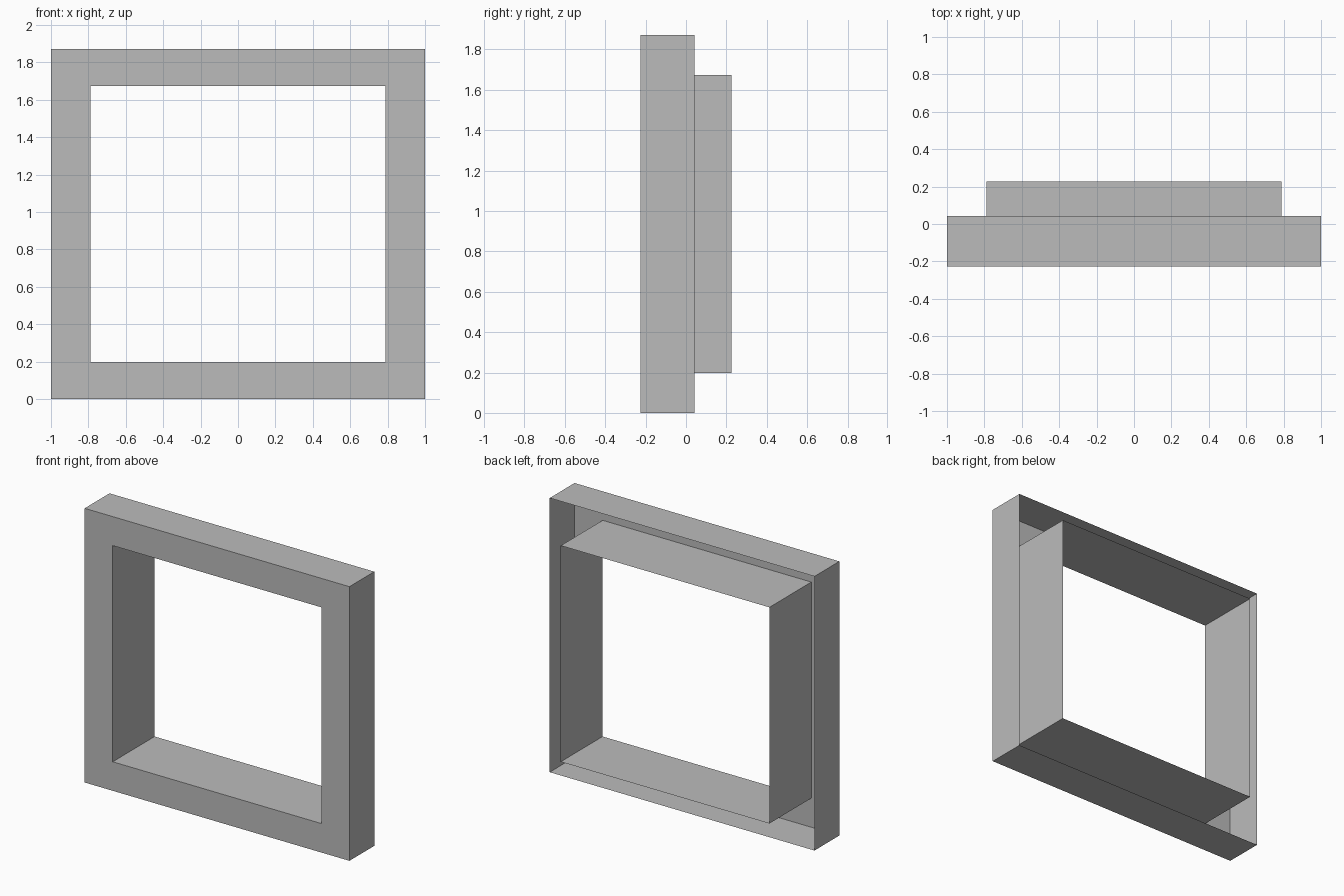
import bpy
import bmesh

cube = bpy.data.objects.get("Cube")
if cube:
    bpy.data.objects.remove(cube, do_unlink=True)

# Single flat grey
grey = bpy.data.materials.new("light_grey")
grey.use_nodes = True
colour = (0.5, 0.5, 0.5, 1.0)
grey.diffuse_color = colour
grey.node_tree.nodes["Principled BSDF"].inputs["Base Color"].default_value = colour

MID_Z = 0.936
FRONT, RIM_BACK, SLEEVE_BACK = -0.226, 0.042, 0.226
OUTER = (1.0, 0.936)      # half width, half height
INNER = (0.788, 0.738)


def loop(bm, half, y):
    """Rectangle of four vertices at depth y."""
    w, h = half
    return [bm.verts.new((sx * w, y, MID_Z + sz * h))
            for sx, sz in ((-1, -1), (1, -1), (1, 1), (-1, 1))]


# Open-backed sheet: outer rim, front face and inner sleeve in one strip
bm = bmesh.new()
loops = [loop(bm, OUTER, RIM_BACK), loop(bm, OUTER, FRONT),
         loop(bm, INNER, FRONT), loop(bm, INNER, SLEEVE_BACK)]
for a, b in zip(loops, loops[1:]):
    for i in range(4):
        j = (i + 1) % 4
        bm.faces.new((a[i], b[i], b[j], a[j]))
# Orient the front face towards -y, and the strip with it
bm.normal_update()
if bm.faces[:][4].normal.y > 0:
    bmesh.ops.reverse_faces(bm, faces=bm.faces[:])

mesh = bpy.data.meshes.new("window_frame")
bm.to_mesh(mesh)
bm.free()
mesh.materials.append(grey)
frame = bpy.data.objects.new("window_frame", mesh)
bpy.context.collection.objects.link(frame)
